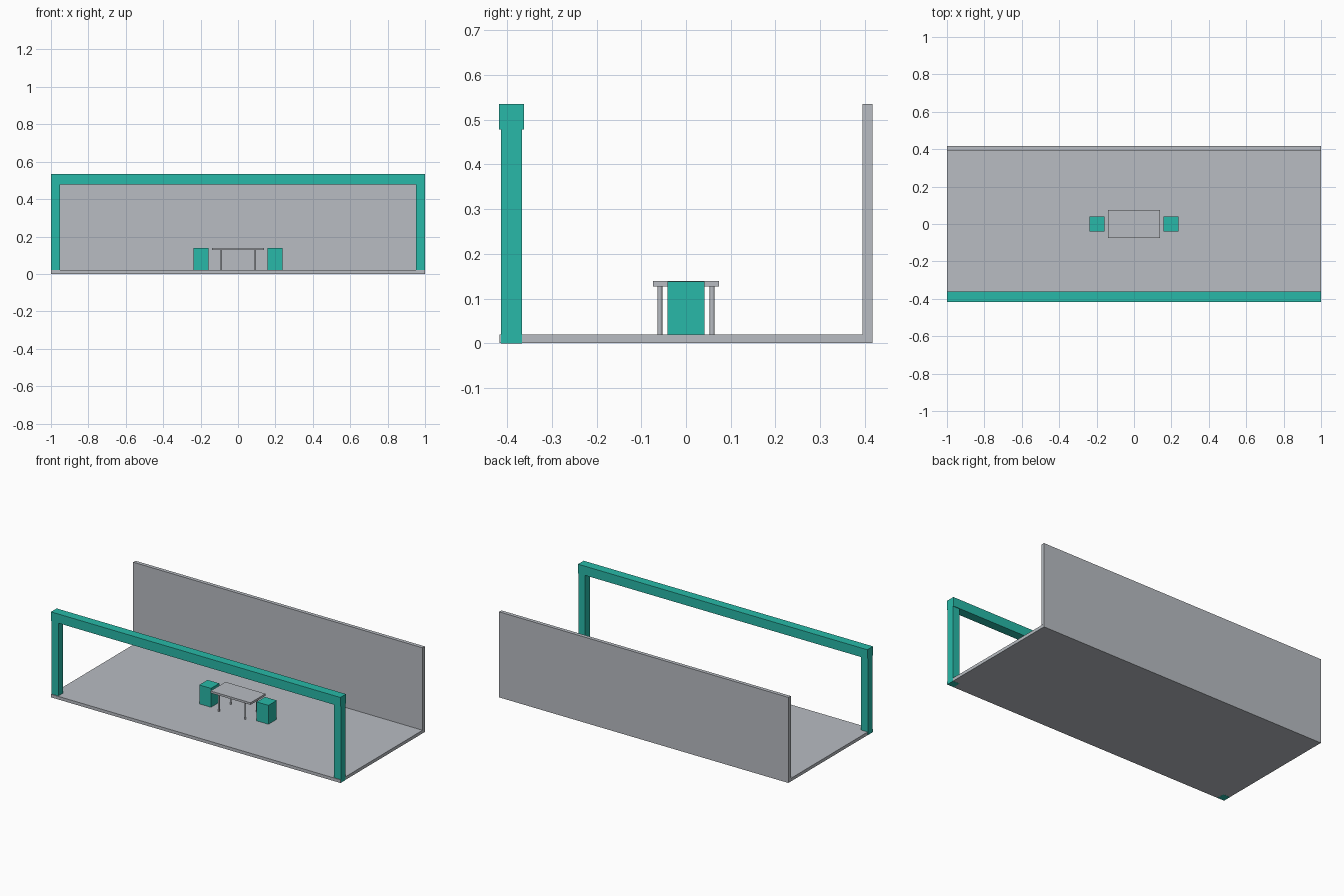
import bpy

if "Cube" in bpy.data.objects:
    bpy.data.objects.remove(bpy.data.objects["Cube"])


def material(name, srgb):
    m = bpy.data.materials.new(name)
    lin = [((c / 255 + 0.055) / 1.055) ** 2.4 for c in srgb]
    m.diffuse_color = (*lin, 1.0)
    m.use_nodes = True
    m.node_tree.nodes["Principled BSDF"].inputs["Base Color"].default_value = m.diffuse_color
    return m


GREY = material("light_grey", (184, 188, 194))
TEAL = material("teal", (40, 185, 168))


def box(name, x, y, z, mat):
    """Box from (min, max) ranges on each axis."""
    bpy.ops.mesh.primitive_cube_add(size=1, location=[(a + b) / 2 for a, b in (x, y, z)])
    ob = bpy.context.object
    ob.name = name
    ob.scale = [b - a for a, b in (x, y, z)]
    bpy.ops.object.transform_apply(location=False, rotation=False, scale=True)
    ob.data.materials.append(mat)
    return ob


# Floor slab, a hair inside the posts so their faces show at the corners
box("floor", (-0.9995, 0.9995), (-0.417, 0.417), (0.0005, 0.02), GREY)
box("back_wall", (-1, 1), (0.394, 0.417), (0.02, 0.535), GREY)

# Front frame: beam on two posts
box("front_beam", (-1, 1), (-0.418, -0.362), (0.478, 0.535), TEAL)
for side, s in (("left", -1), ("right", 1)):
    box(side + "_post", sorted((s * 0.953, s * 1.0)), (-0.413, -0.366), (0, 0.478), TEAL)
    # Block seats beside the table
    box(side + "_seat", sorted((s * 0.158, s * 0.239)), (-0.041, 0.041), (0.02, 0.138), TEAL)

# Table with four round legs
box("table_top", (-0.138, 0.138), (-0.074, 0.074), (0.127, 0.14), GREY)
for sx in (-1, 1):
    for sy in (-1, 1):
        bpy.ops.mesh.primitive_cylinder_add(
            vertices=16, radius=0.0055, depth=0.107,
            location=(sx * 0.091, sy * 0.0585, 0.0735))
        leg = bpy.context.object
        leg.name = "table_leg"
        leg.data.materials.append(GREY)
        bpy.ops.object.shade_smooth_by_angle()
